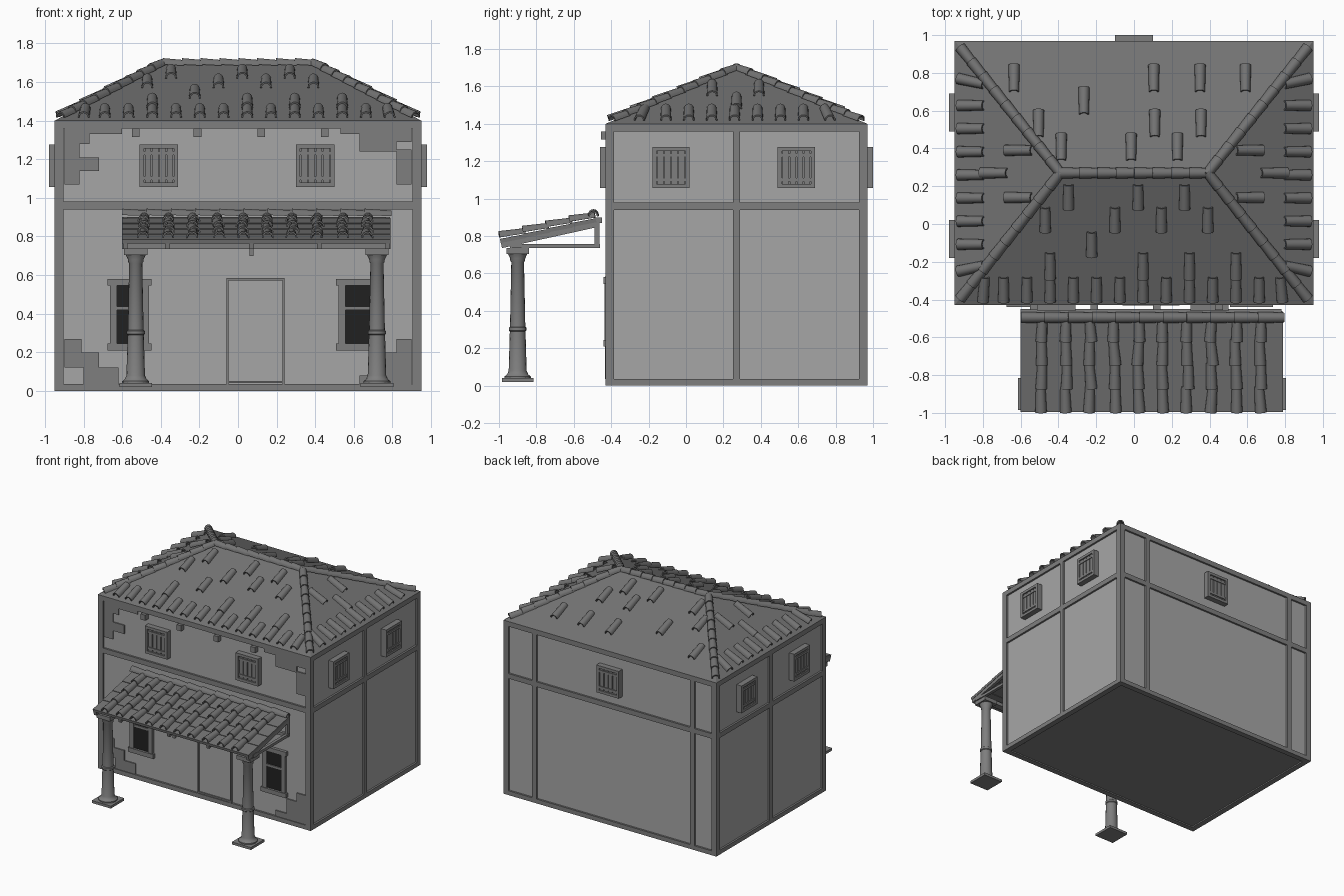
import bpy, bmesh, math, random
from mathutils import Vector, Matrix

random.seed(4)
cube = bpy.data.objects.get("Cube")
if cube:
    bpy.data.objects.remove(cube, do_unlink=True)


def material(name, grey):
    m = bpy.data.materials.new(name)
    m.use_nodes = True
    colour = (grey, grey, grey, 1)
    m.diffuse_color = colour
    m.node_tree.nodes["Principled BSDF"].inputs["Base Color"].default_value = colour
    return m


PLASTER = material("light grey plaster", 0.38)
TRIM = material("mid grey trim", 0.21)
TILE = material("dark grey tile", 0.17)
PANE = material("black pane", 0.015)


def finish(name, bm, mat, smooth=False):
    bmesh.ops.recalc_face_normals(bm, faces=bm.faces)
    mesh = bpy.data.meshes.new(name)
    bm.to_mesh(mesh)
    bm.free()
    mesh.materials.append(mat)
    ob = bpy.data.objects.new(name, mesh)
    bpy.context.collection.objects.link(ob)
    if smooth:
        bpy.ops.object.select_all(action="DESELECT")
        ob.select_set(True)
        bpy.context.view_layer.objects.active = ob
        bpy.ops.object.shade_smooth_by_angle(angle=math.radians(35))
    return ob


def add_box(bm, b, place=Matrix()):
    x0, x1, y0, y1, z0, z1 = b
    mid = Matrix.Translation(((x0 + x1) / 2, (y0 + y1) / 2, (z0 + z1) / 2))
    size = Matrix.Diagonal((x1 - x0, y1 - y0, z1 - z0, 1))
    bmesh.ops.create_cube(bm, size=1, matrix=place @ mid @ size)


def boxes(name, mat, items, place=Matrix()):
    bm = bmesh.new()
    for b in items:
        add_box(bm, b, place)
    return finish(name, bm, mat)


def add_arch(bm, low, high, r0=0.03, r1=0.026, thick=0.008, n=8):
    """Half-round clay tile running from its low end to its high end."""
    low, high = Vector(low), Vector(high)
    d = (high - low).normalized()
    side = d.cross(Vector((0, 0, 1))).normalized()
    up = side.cross(d)
    rings = []
    for p, r in ((low, r0), (high, r1)):
        ring = []
        for rad, order in ((r, range(n + 1)), (r - thick, range(n, -1, -1))):
            for i in order:
                a = math.pi * i / n
                ring.append(bm.verts.new(p + side * rad * math.cos(a) + up * rad * 1.1 * math.sin(a)))
        rings.append(ring)
    m = len(rings[0])
    for i in range(m):
        j = (i + 1) % m
        bm.faces.new((rings[0][i], rings[0][j], rings[1][j], rings[1][i]))
    for ring in rings:
        for i in range(n):
            bm.faces.new((ring[i], ring[i + 1], ring[m - 2 - i], ring[m - 1 - i]))


# Walls, floor and timber frame
W, F, B, H, RY = 0.95, -0.43, 0.97, 1.4, 0.27
IN, P = 0.015, 0.045
boxes("walls", PLASTER, [(-W + IN, W - IN, F + IN, B - IN, 0.02, H - 0.01)])
boxes("floor", TRIM, [(-W + IN, W - IN, F + IN, B - IN, 0.01, 0.02)])
frame = []
for x0, x1 in ((-W, -W + P), (W - P, W)):
    for y0, y1 in ((F, F + P), (B - P, B)):
        frame.append((x0, x1, y0, y1, 0, H))
    frame.append((x0, x1, RY - 0.02, RY + 0.02, 0, H))
for z0, z1 in ((0, 0.035), (0.94, 0.98), (1.36, H)):
    frame += [(-W, W, F, F + P, z0, z1), (-W, W, B - P, B, z0, z1),
              (-W, -W + P, F, B, z0, z1), (W - P, W, F, B, z0, z1)]
frame += [(x - 0.02, x + 0.02, B - P, B, 0, H) for x in (-0.735, 0.675)]
boxes("timber_frame", TRIM, frame)
boxes("beam_ends", TRIM, [(x - 0.02, x + 0.02, F - 0.025, F + 0.02, 1.315, 1.36)
                          for x in (-0.53, -0.21, 0.12, 0.45)])

# Exposed corner stones: x range and z range on the front wall
stones = [(-0.9, -0.6, 1.33, 1.36), (-0.9, -0.77, 1.28, 1.33), (-0.9, -0.82, 1.21, 1.28),
          (-0.9, -0.72, 1.14, 1.21), (-0.9, -0.82, 1.07, 1.14), (0.53, 0.9, 1.33, 1.36),
          (0.63, 0.9, 1.29, 1.33), (0.63, 0.82, 1.24, 1.29), (0.82, 0.9, 1.07, 1.25),
          (-0.9, -0.81, 0.2, 0.27), (-0.9, -0.72, 0.12, 0.2), (-0.8, -0.62, 0.035, 0.12),
          (0.82, 0.9, 0.2, 0.27), (0.73, 0.9, 0.08, 0.2), (0.63, 0.9, 0.035, 0.08)]
boxes("corner_stones", TRIM, [(a, b, F + 0.006, F + IN, c, d) for a, b, c, d in stones])

# Shuttered upper windows, one helper turned to each wall
def shutter(name, x, y, turn):
    place = Matrix.Translation((x, y, 1.167)) @ Matrix.Rotation(math.radians(turn), 4, "Z")
    w, h, t = 0.1, 0.11, 0.022
    parts = [(-w, w, -0.01, 0.02, -h, h)]
    parts += [(s * w - t * (s > 0), s * w + t * (s < 0), -0.03, 0.02, -h, h) for s in (-1, 1)]
    parts += [(-w, w, -0.03, 0.02, s * h - t * (s > 0), s * h + t * (s < 0)) for s in (-1, 1)]
    parts += [(c - 0.016, c + 0.016, -0.02, 0, -h + t, h - t) for c in (-0.057, -0.019, 0.019, 0.057)]
    parts += [(-w + t, w - t, -0.026, 0, z - 0.009, z + 0.009) for z in (-0.065, 0.065)]
    boxes(name, TRIM, parts, place)


for i, x in enumerate((-0.41, 0.4)):
    shutter(f"front_shutter_{i}", x, F, 0)
for i, y in enumerate((-0.08, 0.59)):
    shutter(f"right_shutter_{i}", W, y, 90)
    shutter(f"left_shutter_{i}", -W, y, -90)
shutter("back_shutter", 0, B, 180)

# Lower windows with black panes
for i, x in enumerate((-0.562, 0.622)):
    bars = [(x - 0.113, x + 0.113, F - 0.01, F + 0.02, z, z + 0.035) for z in (0.21, 0.545)]
    bars += [(x + s * 0.083 - 0.018, x + s * 0.083 + 0.018, F - 0.005, F + 0.02, 0.21, 0.57) for s in (-1, 1)]
    bars.append((x - 0.08, x + 0.08, F, F + 0.02, 0.42, 0.437))
    boxes(f"lower_window_frame_{i}", TRIM, bars)
    boxes(f"lower_window_pane_{i}", PANE, [(x - 0.07, x + 0.07, F + 0.008, F + 0.016, 0.24, 0.55)])

# Door
boxes("door_panel", PLASTER, [(-0.05, 0.23, F + 0.007, F + 0.02, 0.045, 0.575)])
boxes("door_frame", TRIM, [(-0.06, -0.048, F - 0.002, F + 0.02, 0.035, 0.585),
                           (0.23, 0.242, F - 0.002, F + 0.02, 0.035, 0.585),
                           (-0.06, 0.242, F - 0.002, F + 0.02, 0.573, 0.585),
                           (-0.06, 0.242, F - 0.002, F + 0.02, 0.04, 0.052)])

# Hipped roof
RX, TOP = 0.39, 1.69
bm = bmesh.new()
eave = [bm.verts.new((x, y, H)) for x, y in ((-W, F), (W, F), (W, B), (-W, B))]
a, b = (bm.verts.new((s * RX, RY, TOP)) for s in (-1, 1))
for f in ((eave[0], eave[1], b, a), (eave[1], eave[2], b), (eave[2], eave[3], a, b), (eave[3], eave[0], a), eave):
    bm.faces.new(f)
finish("hipped_roof", bm, TILE)


def roof_z(x, y):
    run_x = (W - abs(x)) / (W - RX)
    run_y = (y - F) / (RY - F) if y < RY else (B - y) / (B - RY)
    return H + (TOP - H) * max(0, min(run_x, run_y, 1))


def lay(bm, x0, y0, x1, y1):
    add_arch(bm, (x0, y0, roof_z(x0, y0) + 0.008), (x1, y1, roof_z(x1, y1) + 0.002))


# Tiles scattered over the slopes
bm = bmesh.new()
for i in range(13):
    x = -0.69 + 0.123 * i
    lay(bm, x, -0.41, x - 0.012 * (i == 12), -0.28)
    if i in (2, 6, 8, 10):
        lay(bm, x, -0.29, x, -0.15)
lay(bm, -0.8, -0.41, -0.79, -0.28)
for i in range(8):
    x = -0.47 + 0.123 * i
    y = (-0.04, 0.08, -0.17)[(0, 1, 2, 0, 1, 0, 1, 0)[i]]
    lay(bm, x, y, x, y + 0.13)
for y, row in ((0.77, (-0.635, 0.105, 0.35, 0.59)), (0.65, (-0.265,)),
               (0.53, (-0.505, 0.11, 0.355)), (0.405, (-0.385, -0.015, 0.23))):
    for x in row:
        lay(bm, x, y + 0.07, x, y - 0.07)
for s in (-1, 1):
    for i in range(9):
        y = -0.23 + 0.1225 * i
        skew = 0.02 * ((i == 0) - (i == 8))
        lay(bm, s * 0.93, y - skew, s * 0.795, y + skew * 0.5)
    lay(bm, s * 0.81, RY, s * 0.67, RY)
    for y in (0.14, 0.39):
        lay(bm, s * 0.68, y, s * 0.54, y)
finish("roof_tiles", bm, TILE, True)


# Overlapping tiles along the hips and the ridge
def tile_run(bm, start, end, count, radius=0.03):
    start, end = Vector(start), Vector(end)
    step = (end - start) / count
    for i in range(count):
        p = start + step * i
        add_arch(bm, p + Vector((0, 0, 0.006)), p + step * 1.12, radius, radius * 0.88)


bm = bmesh.new()
for s in (-1, 1):
    for y in (F + 0.035, B - 0.035):
        tile_run(bm, (s * 0.92, y, H + 0.01), (s * RX, RY, TOP), 9)
tile_run(bm, (-RX, RY, TOP - 0.005), (RX, RY, TOP - 0.005), 8)
finish("ridge_and_hip_tiles", bm, TILE, True)

# Porch roof: stepped pan rows, cover tiles, top tiles
X0, X1 = -0.6, 0.79
pans, covers = bmesh.new(), bmesh.new()
columns = [-0.488 + 0.1283 * i for i in range(10)]
for i in range(4):
    y, z = -0.995 + 0.125 * i, 0.785 + 0.028 * i
    tilt = Matrix.Translation((0, y, z)) @ Matrix.Rotation(math.atan(0.19), 4, "X")
    add_box(pans, (X0, X1, 0, 0.14, -0.022, 0), tilt)
    for x in columns:
        j, k = random.uniform(-0.008, 0.008), random.uniform(-0.008, 0.008)
        add_arch(covers, (x + j, y - 0.002, z + 0.008), (x + k, y + 0.135, z + 0.03), 0.031, 0.025)
tile_run(covers, (X0, -0.495, 0.905), (X1 - 0.01, -0.495, 0.905), 11)
finish("porch_pan_tiles", pans, TILE)
finish("porch_cover_tiles", covers, TILE, True)

# Porch timbers
slope = Matrix.Translation((0, -0.99, 0.765)) @ Matrix.Rotation(math.atan(0.22), 4, "X")
rafters = (-0.585, -0.365, 0.07, 0.42, 0.775)
boxes("porch_rafters", TRIM, [(x - 0.012, x + 0.012, 0, 0.53, -0.03, 0.005) for x in rafters], slope)
timbers = [(X0, X1, -0.93, -0.88, 0.735, 0.765), (X0, X1, -0.49, -0.465, 0.735, 0.76),
           (X0, X1 - 0.01, -0.475, -0.45, 0.87, 0.9)]
for x in (rafters[0], rafters[-1]):
    timbers += [(x - 0.012, x + 0.012, -0.94, -0.46, 0.735, 0.757),
                (x - 0.012, x + 0.012, -0.49, -0.462, 0.735, 0.9)]
timbers.append((0.06, 0.08, -0.92, -0.9, 0.7, 0.74))
boxes("porch_timbers", TRIM, timbers)

# Turned porch columns
profile = [(0, 0.035), (0.07, 0.035), (0.07, 0.05), (0.057, 0.06), (0.048, 0.08), (0.042, 0.29),
           (0.047, 0.295), (0.047, 0.31), (0.041, 0.315), (0.034, 0.66), (0.04, 0.67),
           (0.04, 0.68), (0.052, 0.705), (0, 0.705)]
for i, x in enumerate((-0.53, 0.72)):
    bm = bmesh.new()
    verts = [bm.verts.new((x + r, -0.9, z)) for r, z in profile]
    edges = [bm.edges.new(pair) for pair in zip(verts, verts[1:])]
    bmesh.ops.spin(bm, geom=verts + edges, cent=(x, -0.9, 0), axis=(0, 0, 1),
                   angle=math.tau, steps=16)
    bmesh.ops.remove_doubles(bm, verts=bm.verts, dist=0.0005)
    finish(f"porch_column_{i}", bm, TRIM, True)
    boxes(f"column_blocks_{i}", TRIM, [(x - s, x + s, -0.9 - s, -0.9 + s, z0, z1)
                                       for s, z0, z1 in ((0.085, 0.02, 0.04), (0.06, 0.705, 0.737))])
